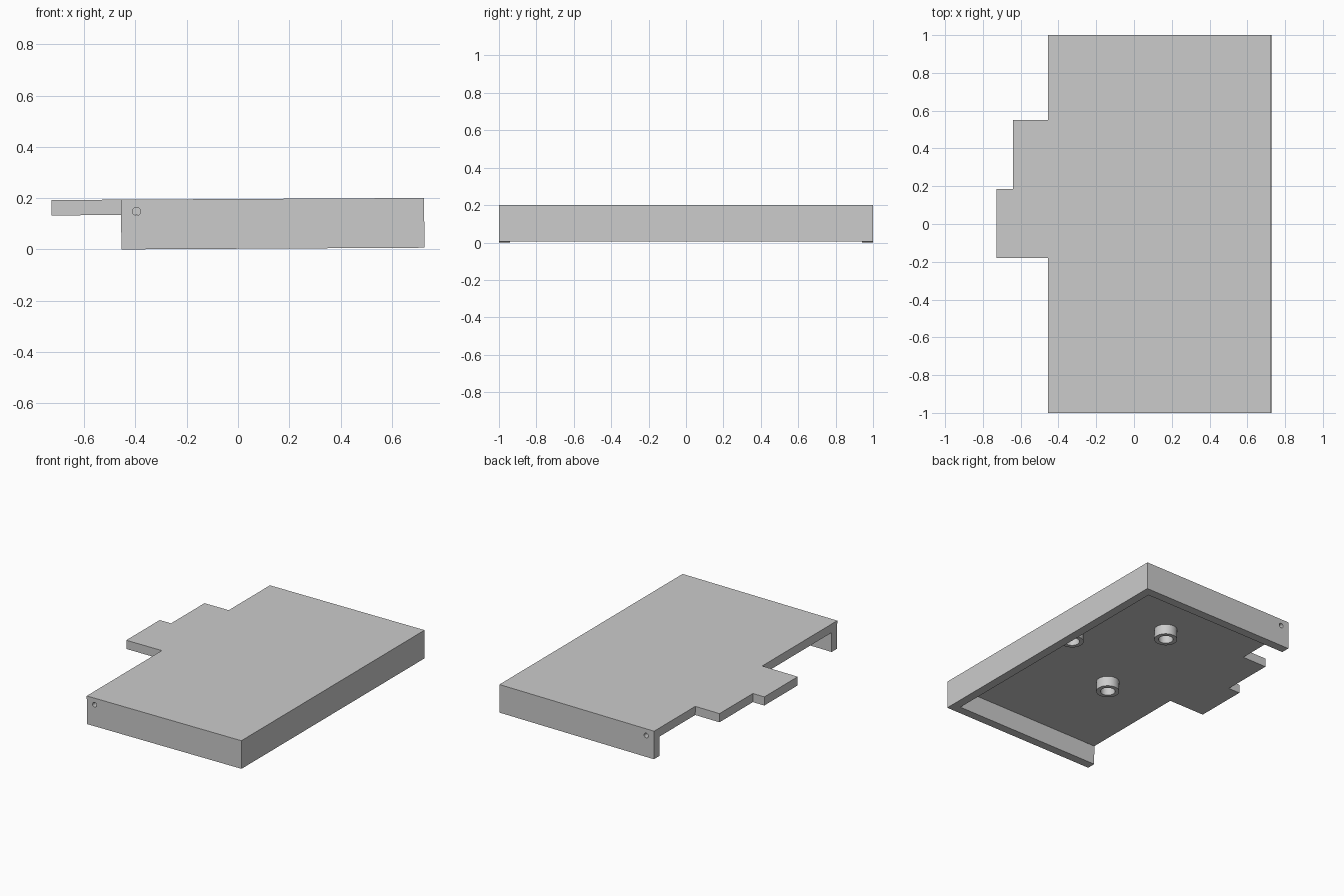
import bpy, bmesh, math
from mathutils import Matrix

cube = bpy.data.objects.get("Cube")
if cube:
    bpy.data.objects.remove(cube, do_unlink=True)

GREY = (0.6, 0.6, 0.6, 1)
mat = bpy.data.materials.new("plain grey")
mat.use_nodes = True
mat.diffuse_color = GREY
mat.node_tree.nodes["Principled BSDF"].inputs["Base Color"].default_value = GREY

# Overall sizes; the whole cover leans slightly down towards its open side
LEFT, RIGHT, HALF = -0.455, 0.727, 1.0
HEIGHT, PLATE, WALL = 0.194, 0.06, 0.06
UNDER = HEIGHT - PLATE
LEAN = Matrix.Translation((0, 0, 0.0025)) @ Matrix.Rotation(-0.0055, 4, 'Y')


def extrude_profile(name, points, z0, z1):
    """Vertical prism from a flat outline."""
    bm = bmesh.new()
    face = bm.faces.new([bm.verts.new((x, y, z0)) for x, y in points])
    top = bmesh.ops.extrude_face_region(bm, geom=[face])["geom"]
    bmesh.ops.translate(bm, vec=(0, 0, z1 - z0),
                        verts=[v for v in top if isinstance(v, bmesh.types.BMVert)])
    return finish(name, bm)


def finish(name, bm):
    bmesh.ops.recalc_face_normals(bm, faces=bm.faces)
    mesh = bpy.data.meshes.new(name)
    bm.to_mesh(mesh)
    bm.free()
    mesh.materials.append(mat)
    obj = bpy.data.objects.new(name, mesh)
    bpy.context.collection.objects.link(obj)
    obj.matrix_world = LEAN
    return obj


def ring(name, x, y, outer, inner, z0, z1, sides=40):
    """Hollow round boss, smooth around its sides."""
    bm = bmesh.new()
    loops = []
    for r, z in ((outer, z1), (outer, z0), (inner, z0), (inner, z1)):
        loops.append([bm.verts.new((x + r * math.cos(a), y + r * math.sin(a), z))
                      for a in (math.tau * i / sides for i in range(sides))])
    for k, loop in enumerate(loops):
        after = loops[(k + 1) % len(loops)]
        for i in range(sides):
            j = (i + 1) % sides
            bm.faces.new((loop[i], loop[j], after[j], after[i])).smooth = k % 2 == 0
    obj = finish(name, bm)
    for e in obj.data.edges:
        z = [obj.data.vertices[v].co.z for v in e.vertices]
        e.use_edge_sharp = abs(z[0] - z[1]) < 1e-5
    return obj


# Cover: top plate with stepped tab, then a three-sided skirt below it
cover = extrude_profile("cover", [
    (LEFT, -HALF), (RIGHT, -HALF), (RIGHT, HALF), (LEFT, HALF),
    (LEFT, 0.55), (-0.64, 0.55), (-0.64, 0.185), (-0.727, 0.185),
    (-0.727, -0.18), (LEFT, -0.18)], UNDER, HEIGHT)
skirt = extrude_profile("skirt", [
    (LEFT, -HALF), (RIGHT, -HALF), (RIGHT, HALF), (LEFT, HALF),
    (LEFT, HALF - WALL), (RIGHT - WALL, HALF - WALL),
    (RIGHT - WALL, WALL - HALF), (LEFT, WALL - HALF)], 0, UNDER + 0.02)

# Small blind pivot holes in both end walls
bm = bmesh.new()
for side in (-1, 1):
    bmesh.ops.create_cone(
        bm, cap_ends=True, segments=24, radius1=0.016, radius2=0.016, depth=2 * WALL,
        matrix=Matrix.Translation((-0.395, side * HALF, 0.148))
        @ Matrix.Rotation(math.pi / 2, 4, 'X'))
cutter = finish("hole_cutter", bm)
cutter.hide_render = True

for obj, operation, other in ((cover, 'UNION', skirt), (cover, 'DIFFERENCE', cutter)):
    mod = obj.modifiers.new(operation.lower(), 'BOOLEAN')
    mod.operation, mod.object, mod.solver = operation, other, 'EXACT'
bpy.context.view_layer.objects.active = cover
for mod in list(cover.modifiers):
    bpy.ops.object.modifier_apply(modifier=mod.name)
for helper in (skirt, cutter):
    bpy.data.objects.remove(helper, do_unlink=True)

# Three hollow bosses under the plate
for i, (x, y) in enumerate(((0.148, 0.493), (0.005, -0.257), (0.588, 0.082))):
    ring(f"boss_{i + 1}", x, y, 0.074, 0.047, UNDER - 0.07, UNDER + 0.005)
